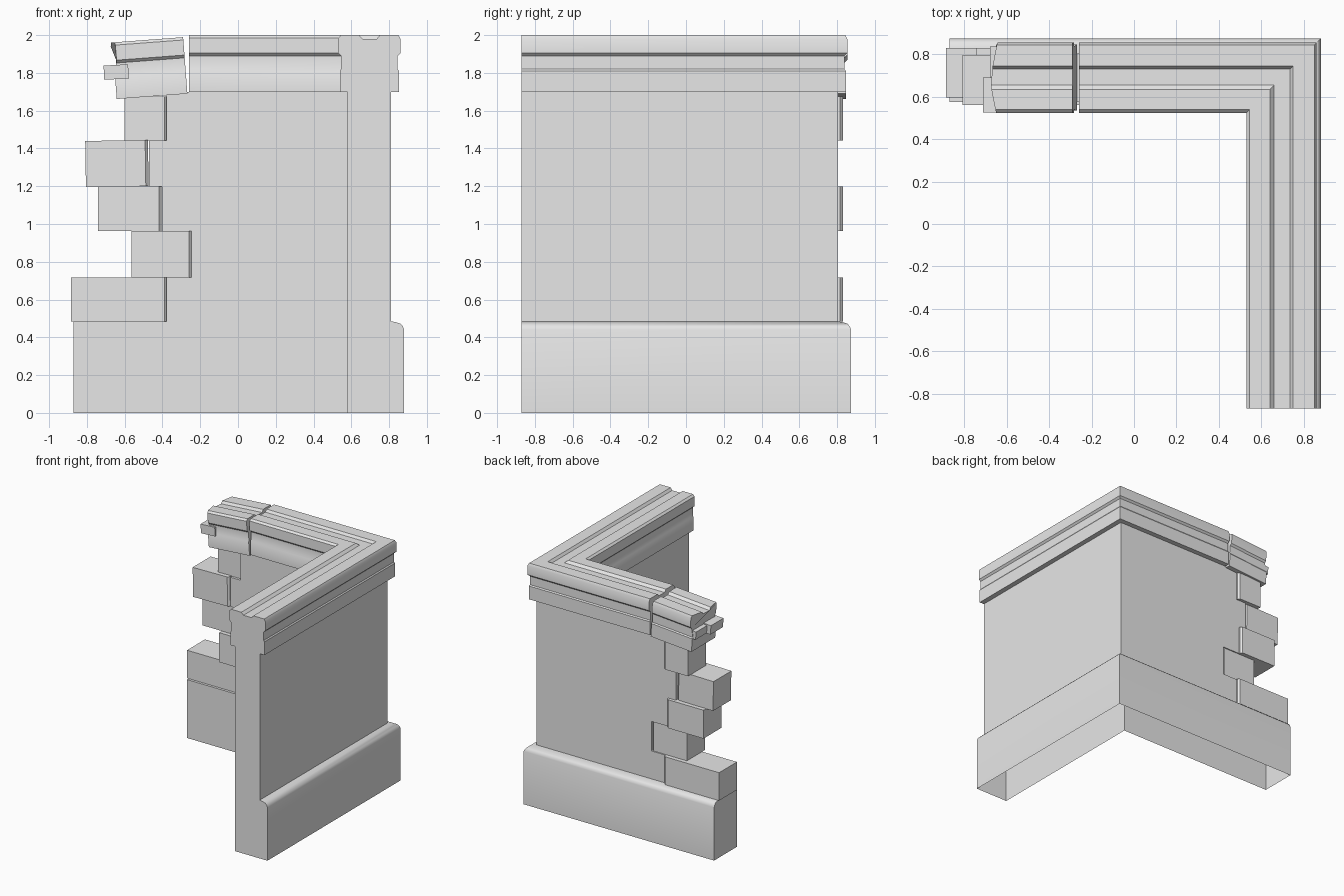
import bpy, bmesh, math
from mathutils import Matrix, Vector

cube = bpy.data.objects.get("Cube")
if cube:
    bpy.data.objects.remove(cube)

stone = bpy.data.materials.new("grey stone")
stone.use_nodes = True
stone.diffuse_color = (0.8, 0.8, 0.8, 1)
stone.node_tree.nodes["Principled BSDF"].inputs["Base Color"].default_value = (0.8, 0.8, 0.8, 1)

INNER, OUTER = 0.58, 0.81      # wall faces
SHIFT = -0.006                 # back wing offset against the side wing
FRONT = -0.87                  # open end of the side wing


def finish(name, bm, smooth=False):
    bmesh.ops.recalc_face_normals(bm, faces=bm.faces)
    mesh = bpy.data.meshes.new(name)
    bm.to_mesh(mesh)
    bm.free()
    mesh.materials.append(stone)
    obj = bpy.data.objects.new(name, mesh)
    bpy.context.collection.objects.link(obj)
    if smooth:
        bpy.ops.object.select_all(action='DESELECT')
        obj.select_set(True)
        bpy.context.view_layer.objects.active = obj
        bpy.ops.object.shade_smooth_by_angle(angle=math.radians(30))
    return obj


def loft(rings):
    """Join closed rings of points and cap both ends."""
    bm = bmesh.new()
    rows = [[bm.verts.new(p) for p in ring] for ring in rings]
    n = len(rows[0])
    for a, b in zip(rows, rows[1:]):
        for i in range(n):
            j = (i + 1) % n
            bm.faces.new((a[i], a[j], b[j], b[i]))
    bm.faces.new(rows[0])
    bm.faces.new(rows[-1])
    return bm


def sweep(name, profile, end_x, open_bottom=False):
    """Run a profile along the side wing, round the mitred corner, along the back."""
    bm = loft([[(r, FRONT, z) for r, z in profile],
               [(r, r + SHIFT, z) for r, z in profile],
               [(end_x, r + SHIFT, z) for r, z in profile]])
    if open_bottom:
        under = [f for f in bm.faces if all(v.co.z < 0.001 for v in f.verts)]
        bmesh.ops.delete(bm, geom=under, context='FACES_ONLY')
    return finish(name, bm, True)


def block(name, x0, x1, y0, y1, z0, z1, chamfer=0.0, tilt=0.0):
    """Stone block with a chamfered +x end and a slight tilt."""
    c = chamfer
    plan = [(x0, y0), (x1 - c, y0), (x1, y0 + c), (x1, y1 - c), (x1 - c, y1), (x0, y1)]
    if not c:
        plan = [(x0, y0), (x1, y0), (x1, y1), (x0, y1)]
    bm = loft([[(x, y, z) for x, y in plan] for z in (z0, z1)])
    mid = Vector(((x0 + x1) / 2, (y0 + y1) / 2, (z0 + z1) / 2))
    bmesh.ops.rotate(bm, verts=bm.verts, cent=mid,
                     matrix=Matrix.Rotation(math.radians(tilt), 3, 'Y'))
    return finish(name, bm)


# Plinth, wall and cornice
plinth = [(INNER, 0), (0.88, 0), (0.88, 0.44), (0.873, 0.458), (0.86, 0.472),
          (0.84, 0.479), (OUTER, 0.485), (INNER, 0.485)]
wall = [(INNER, 0.485), (OUTER, 0.485), (OUTER, 1.70), (INNER, 1.70)]
cornice = [(0.54, 1.70), (0.852, 1.70), (0.852, 1.81), (0.845, 1.82), (0.845, 1.89),
           (0.86, 1.905), (0.86, 1.98), (0.85, 2.0), (0.75, 2.0), (0.735, 1.98),
           (0.66, 1.98), (0.64, 2.0), (0.545, 2.0), (0.53, 1.985), (0.53, 1.905),
           (0.545, 1.89), (0.545, 1.82), (0.54, 1.81)]
sweep("plinth", plinth, -0.87, True)
sweep("wall", wall, -0.245)
sweep("cornice", cornice, -0.26)

# Ragged wall end: each course has a wall edge and a loose block (left, right, tilt)
courses = [
    (0.485, 0.717, -0.378, -0.885, -0.375, 0),
    (0.717, 0.962, -0.245, -0.565, -0.245, 0),
    (0.962, 1.198, -0.402, -0.742, -0.402, 0),
    (1.198, 1.442, -0.47, -0.807, -0.475, -0.9),
    (1.442, 1.70, -0.378, -0.60, -0.375, 0),
]
for i, (z0, z1, edge, left, right, tilt) in enumerate(courses):
    if edge < -0.25:
        block(f"wall_course_{i + 1}", edge, -0.245, INNER + SHIFT, OUTER + SHIFT, z0, z1)
    # blocks stand alternately proud of the outer and the inner face
    y0, y1 = (0.595, 0.83) if i % 2 == 0 else (0.56, 0.795)
    block(f"loose_block_{i + 1}", left, right, y0, y1, z0, min(z1, 1.675), 0.015, tilt)

# Fallen cornice length, sagging away from the wall, with a ragged end
length = 0.375


def ragged_end(r, z):
    bulge = 0.035 * (1 - abs(r - 0.68) / 0.18) if z > 1.85 else 0.02
    return -length + 0.02 - bulge


sag = Matrix.Translation((-0.268, 0, 1.69)) @ Matrix.Rotation(math.radians(-4.3), 4, 'Y')
bm = loft([[(ragged_end(r, z), r + SHIFT, z - 1.70) for r, z in cornice],
           [(0, r + SHIFT, z - 1.70) for r, z in cornice]])
bm.transform(sag)
finish("broken_cornice", bm, True)

# Fragments sticking out of the broken end
block("inner_fragment", -0.71, -0.58, 0.525, 0.69, 1.767, 1.842, 0, -3)
block("outer_fragment", -0.675, -0.58, 0.69, 0.835, 1.77, 1.835, 0, -4)
